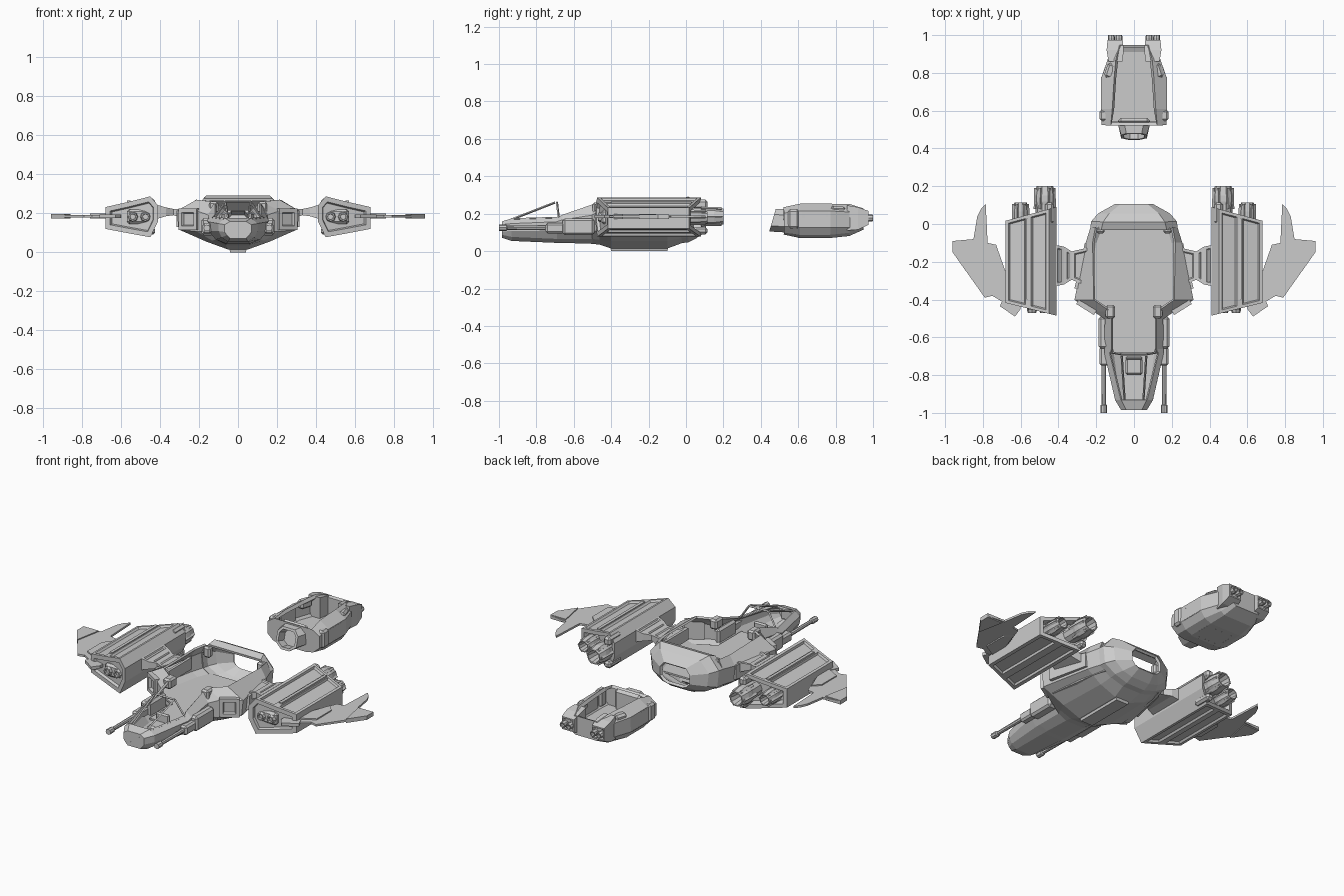
import bpy, bmesh
from math import cos, sin, pi, radians
from mathutils import Vector, Matrix

if "Cube" in bpy.data.objects:
    bpy.data.objects.remove(bpy.data.objects["Cube"])


def finish(name, bm, mirror=False, solid=0, bevel=0):
    me = bpy.data.meshes.new(name)
    bmesh.ops.recalc_face_normals(bm, faces=bm.faces)
    bm.to_mesh(me)
    bm.free()
    ob = bpy.data.objects.new(name, me)
    bpy.context.collection.objects.link(ob)
    if solid:
        m = ob.modifiers.new("shell", 'SOLIDIFY')
        m.thickness, m.offset = solid, 0
    if bevel:
        m = ob.modifiers.new("bevel", 'BEVEL')
        m.width, m.segments = bevel, 1
    if mirror:
        ob.modifiers.new("mirror", 'MIRROR')
    return ob


def recess(bm, direction, inset, depth, min_area=0.002):
    """Sink an inset panel into every sizeable face that looks along direction."""
    bmesh.ops.recalc_face_normals(bm, faces=bm.faces)
    d = Vector(direction)
    fs = [f for f in bm.faces if f.normal.dot(d) > 0.8 and f.calc_area() > min_area]
    bmesh.ops.inset_individual(bm, faces=fs, thickness=inset, depth=0, use_even_offset=True)
    bmesh.ops.inset_individual(bm, faces=fs, thickness=0.006, depth=-depth, use_even_offset=True)


def loft(name, rings, closed=True, caps=(True, True), deck=0, recesses=(), **kw):
    bm = bmesh.new()
    rows = [[bm.verts.new(p) for p in r] for r in rings]
    n = len(rows[0])
    for a, b in zip(rows, rows[1:]):
        for i in range(n if closed else n - 1):
            j = (i + 1) % n
            bm.faces.new((a[i], a[j], b[j], b[i]))
    for i in range(deck):
        bm.faces.new((rows[i][-1], rows[i][0], rows[i + 1][0], rows[i + 1][-1]))
    if caps[0]:
        bm.faces.new(rows[0])
    if caps[1]:
        bm.faces.new(rows[-1])
    for r in recesses:
        recess(bm, *r)
    return finish(name, bm, **kw)


def box(name, x, y, z, rot=0, recesses=(), **kw):
    bm = bmesh.new()
    c = Vector((sum(x) / 2, sum(y) / 2, sum(z) / 2))
    m = Matrix.Translation(c) @ Matrix.Rotation(radians(rot), 4, 'Z') @ \
        Matrix.Diagonal((x[1] - x[0], y[1] - y[0], z[1] - z[0], 1))
    bmesh.ops.create_cube(bm, size=1, matrix=m)
    for r in recesses:
        recess(bm, *r)
    return finish(name, bm, **kw)


def turned(name, x, z, steps, n=10, **kw):
    """Round part along y from (y, radius) steps; hollow when the steps turn back."""
    rings = [[(x + r * cos(2 * pi * i / n), y, z + r * sin(2 * pi * i / n)) for i in range(n)]
             for y, r in steps]
    return loft(name, rings, **kw)


def bar(name, a, b, r=0.006, **kw):
    bm = bmesh.new()
    a, b = Vector(a), Vector(b)
    m = Matrix.Translation((a + b) / 2) @ (b - a).to_track_quat('Z', 'Y').to_matrix().to_4x4()
    bmesh.ops.create_cone(bm, cap_ends=True, segments=4, radius1=r, radius2=r,
                          depth=(b - a).length, matrix=m)
    return finish(name, bm, **kw)


def plate(name, pts, z0, z1, **kw):
    return loft(name, [[(x, y, z) for x, y in pts] for z in (z0, z1)], **kw)


def u(y, *pts):
    """Symmetric section, given bottom to rim on the right side."""
    return [(-x, y, z) for x, z in reversed(pts)] + [(x, y, z) for x, z in pts]


# Main hull: open tub from nose tip to cargo bay
loft("main_hull", [
    u(-.98, (.04, .075), (.055, .09), (.065, .105), (.065, .14), (.04, .155)),
    u(-.93, (.05, .06), (.08, .08), (.095, .11), (.095, .145), (.065, .17)),
    u(-.69, (.06, .05), (.11, .07), (.145, .11), (.15, .155), (.125, .175)),
    u(-.66, (.06, .05), (.11, .07), (.145, .11), (.15, .165), (.115, .19)),
    u(-.50, (.06, .045), (.11, .07), (.145, .11), (.15, .19), (.115, .245)),
    u(-.46, (.06, .04), (.13, .065), (.21, .11), (.21, .21), (.12, .255)),
    u(-.40, (.05, .02), (.16, .06), (.30, .12), (.31, .21), (.21, .265)),
    u(-.10, (.05, .02), (.15, .06), (.24, .12), (.25, .21), (.215, .265)),
    u(-.02, (.06, .05), (.14, .075), (.215, .12), (.225, .215), (.20, .265)),
], closed=False, caps=(True, False), deck=1, solid=.012)

# Rear arch tapering to the dock opening
loft("rear_arch", [
    u(-.03, (.06, .05), (.14, .075), (.215, .12), (.225, .215), (.17, .27)),
    u(.01, (.06, .055), (.14, .08), (.21, .12), (.22, .215), (.16, .285)),
    u(.05, (.06, .075), (.12, .09), (.175, .13), (.185, .205), (.13, .265)),
    u(.10, (.05, .11), (.075, .12), (.095, .14), (.095, .19), (.07, .22)),
], caps=(False, False), solid=.016)

# Floors and keel
plate("bay_floor", [(-.19, -.02), (.19, -.02), (.21, -.1), (.25, -.39), (.11, -.46), (.11, -.68),
                    (-.11, -.68), (-.11, -.46), (-.25, -.39), (-.21, -.1)], .09, .1)
loft("keel", [[(sx * w, y, z) for sx, y in ((-1, a), (1, a), (1, b), (-1, b))]
              for w, a, b, z in ((.04, -.40, -.10, 0), (.045, -.405, -.095, .02),
                                 (.10, -.46, -.06, .05))])

# Nose face panel, canopy frame and cockpit bulkhead
box("nose_panel", (-.04, .04), (-.985, -.96), (.09, .14), recesses=[((0, -1, 0), .008, .008)])
for nm, a, b in (("rail", (.05, -.93, .17), (.065, -.70, .26)),
                 ("post", (.12, -.68, .175), (.065, -.69, .26)),
                 ("sill", (.07, -.93, .17), (.13, -.68, .178)),
                 ("roof_bar", (0, -.69, .26), (.065, -.69, .26))):
    bar("canopy_" + nm, a, b, mirror=True)
box("seat_base", (-.045, .045), (-.80, -.71), (.07, .12), bevel=.01)
box("seat_back", (-.045, .045), (-.72, -.70), (.10, .17), bevel=.008)

# Cheek intakes, flank strips and rim blocks
box("cheek_intake", (.195, .305), (-.455, -.42), (.115, .225), rot=32,
    recesses=[((.53, -.85, 0), .02, .015)], mirror=True)
plate("flank_strip", [(.235, -.10), (.26, -.10), (.315, -.34), (.28, -.35)], .13, .215, mirror=True)
box("rim_block", (.10, .15), (-.50, -.43), (.20, .26), bevel=.01, mirror=True)
box("arch_block", (.155, .20), (-.05, -.01), (.20, .265), bevel=.01, mirror=True)

# Nose guns
box("gun_housing", (.125, .188), (-.66, -.49), (.085, .175), bevel=.012, mirror=True)
box("gun_sleeve", (.135, .182), (-.75, -.65), (.095, .15), bevel=.01, mirror=True)
turned("gun_barrel", .16, .125, [(-1, .017), (-.96, .017), (-.955, .011), (-.70, .013)],
       n=8, mirror=True)

# Pylons carrying the nacelles
loft("pylon", [[(x, a, z0), (x, b, z0), (x, b, z1), (x, a, z1)] for x, a, b, z0, z1 in
               ((.22, -.12, -.34, .15, .22), (.33, -.145, -.295, .19, .222),
                (.37, -.12, -.32, .185, .23), (.42, -.11, -.33, .17, .245))],
     recesses=[((0, 0, 1), .015, .006)], mirror=True)

# Nacelle bodies with sunken panels
sec = [(.41, .16), (.45, .077), (.56, .097), (.68, .12), (.68, .232), (.56, .259), (.45, .287), (.41, .24)]
loft("nacelle", [[(x, y0 + k * (x - .41), z) for x, z in sec] for y0, k in ((-.485, .25), (.09, -.27))],
     recesses=[((0, 0, 1), .016, .012), ((0, 0, -1), .02, .012),
               ((.1, -1, 0), .025, .015), ((.1, 1, 0), .022, .04)], mirror=True)
box("nacelle_spine", (.552, .57), (-.40, .03), (.25, .266), mirror=True)
box("nacelle_tail", (.425, .47), (0, .115), (.225, .275), bevel=.012, mirror=True)
box("nacelle_tail_low", (.425, .47), (0, .115), (.09, .13), bevel=.012, mirror=True)


# Engine nozzles with ribs
def engine(name, x, z, end, r):
    turned(name, x, z, [(-.02, r * .9), (end - .10, r), (end - .08, r * 1.08), (end - .05, r * 1.08),
                        (end, r * .88), (end, r * .74), (end - .07, r * .55)], mirror=True)
    for i in range(6):
        c, s = cos(i * pi / 3), sin(i * pi / 3)
        bar(name + "_rib", (x + c * r, end - .12, z + s * r), (x + c * r * .95, end - .01, z + s * r * .95),
            .009, mirror=True)


engine("main_engine", .472, .185, .2, .05)
engine("outer_engine", .60, .18, .115, .038)

# Nacelle front guns
for x in (.475, .54):
    turned("nacelle_gun", x, .182, [(-.40, .027), (-.455, .027), (-.47, .022), (-.47, .015), (-.44, .013)],
           n=8, mirror=True)
box("gun_surround", (.445, .57), (-.455, -.40), (.145, .22), bevel=.012, mirror=True)

# Thin outer fins
plate("outer_fin", [(.67, -.28), (.73, -.11), (.775, -.10), (.785, .105), (.81, .08), (.83, .04), (.85, -.08),
                    (.96, -.09), (.96, -.15), (.79, -.39), (.75, -.38), (.70, -.41), (.67, -.41)],
      .179, .191, mirror=True)
plate("fin_root", [(.67, -.30), (.72, -.16), (.76, -.20), (.76, -.34), (.67, -.39)], .172, .198, mirror=True)
plate("fin_tip", [(.86, -.09), (.96, -.09), (.96, -.15), (.89, -.25)], .173, .197, mirror=True)
plate("front_fin", [(.60, -.42), (.60, -.45), (.63, -.49), (.71, -.435), (.69, -.39)], .176, .194, mirror=True)

# Detached pod: open shell
loft("pod_hull", [
    u(.53, (.09, .095), (.13, .105), (.165, .135), (.165, .20), (.12, .23)),
    u(.61, (.10, .08), (.14, .095), (.165, .13), (.165, .21), (.11, .245)),
    u(.77, (.10, .08), (.14, .095), (.165, .13), (.165, .21), (.10, .245)),
    u(.87, (.09, .09), (.11, .105), (.13, .13), (.13, .205), (.09, .245)),
    u(.94, (.07, .12), (.085, .13), (.095, .14), (.095, .20), (.07, .225)),
], closed=False, solid=.02)
plate("pod_floor", [(-.14, .54), (.14, .54), (.14, .78), (.09, .91), (-.09, .91), (-.14, .78)], .11, .12)
box("pod_keel", (-.10, .10), (.60, .74), (.07, .09), recesses=[((0, 0, -1), .02, .008)])

# Pod snout, collars, side panels and thrusters
oct_ = [(-.4, 0), (.4, 0), (1, .25), (1, .75), (.6, 1), (-.6, 1), (-1, .75), (-1, .25)]
loft("pod_snout", [[(a * w, y + sl * b, z0 + b * h) for a, b in oct_] for y, sl, w, z0, h in
                   ((.53, 0, .085, .10, .125), (.445, .035, .068, .105, .12))],
     recesses=[((0, -1, .2), .014, .05)])
box("snout_collar", (-.085, .085), (.53, .56), (.10, .235), bevel=.015)
box("pod_collar", (.14, .183), (.545, .605), (.12, .225), bevel=.012, mirror=True)
box("pod_side_panel", (.15, .174), (.62, .76), (.125, .21),
    recesses=[((1, 0, 0), .015, .006)], mirror=True)
box("pod_shoulder", (.10, .15), (.77, .85), (.19, .24), rot=18, bevel=.012, mirror=True)
loft("thruster_block", [[(x0, y, z0), (x1, y, z0), (x1, y, z1), (x0, y, z1)] for y, x0, x1, z0, z1 in
                        ((.86, .06, .135, .11, .245), (.92, .055, .145, .115, .235),
                         (.975, .06, .14, .14, .215))],
     recesses=[((0, 1, 0), .008, .01)], mirror=True)
for x in (.08, .12):
    turned("pod_nozzle", x, .177, [(.95, .016), (.985, .019), (1, .017), (1, .012), (.97, .01)], n=8, mirror=True)
